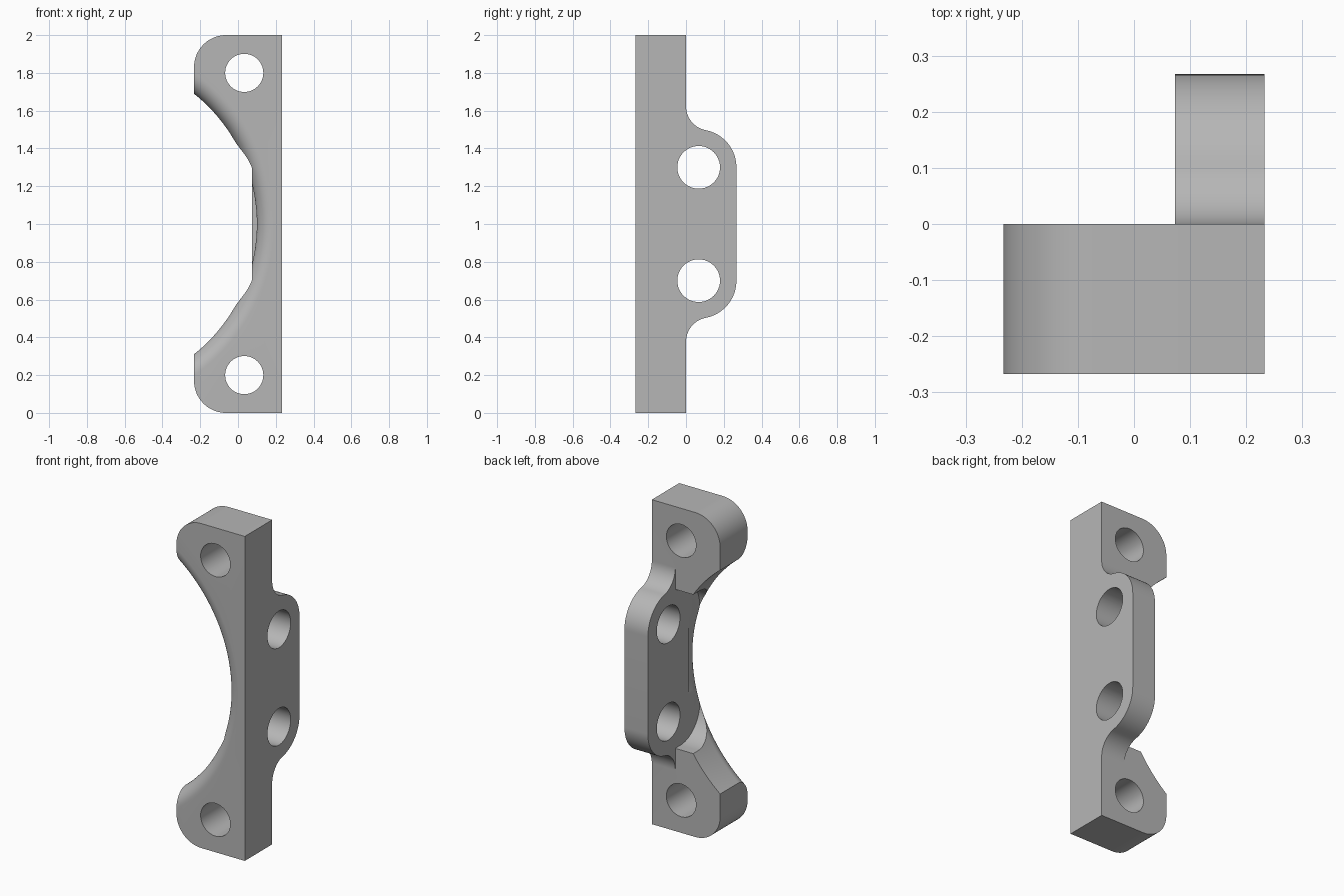
import bpy
import bmesh
from math import sin, cos, pi, radians, sqrt
from mathutils import Vector

cube = bpy.data.objects.get("Cube")
if cube:
    bpy.data.objects.remove(cube, do_unlink=True)

grey = bpy.data.materials.new("plain grey")
grey.use_nodes = True
colour = (0.47, 0.47, 0.47, 1)
grey.diffuse_color = colour
grey.node_tree.nodes["Principled BSDF"].inputs["Base Color"].default_value = colour


def add_object(name, bm):
    bmesh.ops.recalc_face_normals(bm, faces=bm.faces)
    mesh = bpy.data.meshes.new(name)
    bm.to_mesh(mesh)
    bm.free()
    mesh.materials.append(grey)
    obj = bpy.data.objects.new(name, mesh)
    bpy.context.collection.objects.link(obj)
    return obj


def prism(name, outline, axis, start, end):
    """Extrude a 2D outline along x (outline in y, z) or y (outline in x, z)."""
    bm = bmesh.new()
    place = (lambda a, b: (start, a, b)) if axis == "x" else (lambda a, b: (a, start, b))
    face = bm.faces.new([bm.verts.new(place(a, b)) for a, b in outline])
    grown = bmesh.ops.extrude_face_region(bm, geom=[face])
    verts = [g for g in grown["geom"] if isinstance(g, bmesh.types.BMVert)]
    step = end - start
    bmesh.ops.translate(bm, verts=verts, vec=Vector((step, 0, 0) if axis == "x" else (0, step, 0)))
    return add_object(name, bm)


def arc(a, b, r, first, last, steps=20):
    angles = [radians(first + (last - first) * i / steps) for i in range(steps + 1)]
    return [(a + r * cos(t), b + r * sin(t)) for t in angles]


def mirrored(half):
    """Complete an upper half outline by reflection about z = 1."""
    return half + [(a, 2 - b) for a, b in reversed(half)]


def combine(target, tool, operation):
    mod = target.modifiers.new(operation.lower(), "BOOLEAN")
    mod.operation = operation
    mod.solver = "EXACT"
    mod.object = tool
    bpy.context.view_layer.update()
    result = target.evaluated_get(bpy.context.evaluated_depsgraph_get())
    mesh = bpy.data.meshes.new_from_object(result)
    target.modifiers.clear()
    target.data = mesh
    bpy.data.objects.remove(tool, do_unlink=True)


LEFT, RIGHT, FRONT, BACK = -0.233, 0.233, -0.267, 0.267
INNER = 0.073      # inner face of the side flange
BOLT_Z = 1.3

# Upright slab with two rounded corners
bracket = prism("mounting_bracket",
                mirrored([(RIGHT, 2)] + arc(LEFT + 0.17, 1.83, 0.17, 90, 180)),
                "y", FRONT, 0)

# Large round scoop, flared into the front face
radius, flare, centre_x = 0.881, 0.09, -0.781
profile = [(0, 0.4), (radius, 0.4)]
profile += [(radius + flare * (1 - cos(t)), FRONT + flare * (1 - sin(t)))
            for t in [i * pi / 24 for i in range(13)]]
profile += [(radius + flare, FRONT - 0.05), (0, FRONT - 0.05)]
bm = bmesh.new()
verts = [bm.verts.new((centre_x + r, y, 1)) for r, y in profile]
edges = [bm.edges.new(pair) for pair in zip(verts, verts[1:])]
bmesh.ops.spin(bm, geom=verts + edges, cent=(centre_x, 0, 1), axis=(0, 1, 0),
               angle=2 * pi, steps=144)
bmesh.ops.remove_doubles(bm, verts=bm.verts, dist=1e-5)
combine(bracket, add_object("scoop_cutter", bm), "DIFFERENCE")

# Clearance pocket beside the flange
pocket = mirrored([(0.4, 1.49)] + arc(-0.048, BOLT_Z, 0.19, 90, 180))
combine(bracket, prism("pocket_cutter", pocket, "x", -0.5, INNER), "DIFFERENCE")

# Side flange with blended ends
fillet, bolt_y, corner = 0.13, 0.067, 0.2
rise = sqrt((corner + fillet) ** 2 - (fillet - bolt_y) ** 2)
lean = 79
flange = [(-0.13, BOLT_Z + rise)]
flange += arc(fillet, BOLT_Z + rise, fillet, 180, 180 + lean)
flange += arc(bolt_y, BOLT_Z, corner, lean, 0)[1:]
combine(bracket, prism("side_flange", mirrored(flange), "x", INNER, RIGHT), "UNION")

# Bolt holes through the lugs and the flange
for z in (0.2, 1.8):
    hole = arc(0.033, z, 0.101, 0, 360, 48)[:-1]
    combine(bracket, prism("lug_hole_cutter", hole, "y", -0.4, 0.4), "DIFFERENCE")
for z in (2 - BOLT_Z, BOLT_Z):
    hole = arc(bolt_y, z, 0.113, 0, 360, 48)[:-1]
    combine(bracket, prism("flange_hole_cutter", hole, "x", -0.4, 0.4), "DIFFERENCE")

# Smooth the curved walls, keep the edges crisp
bpy.ops.object.select_all(action="DESELECT")
bracket.select_set(True)
bpy.context.view_layer.objects.active = bracket
bpy.ops.object.shade_smooth_by_angle(angle=radians(25))
